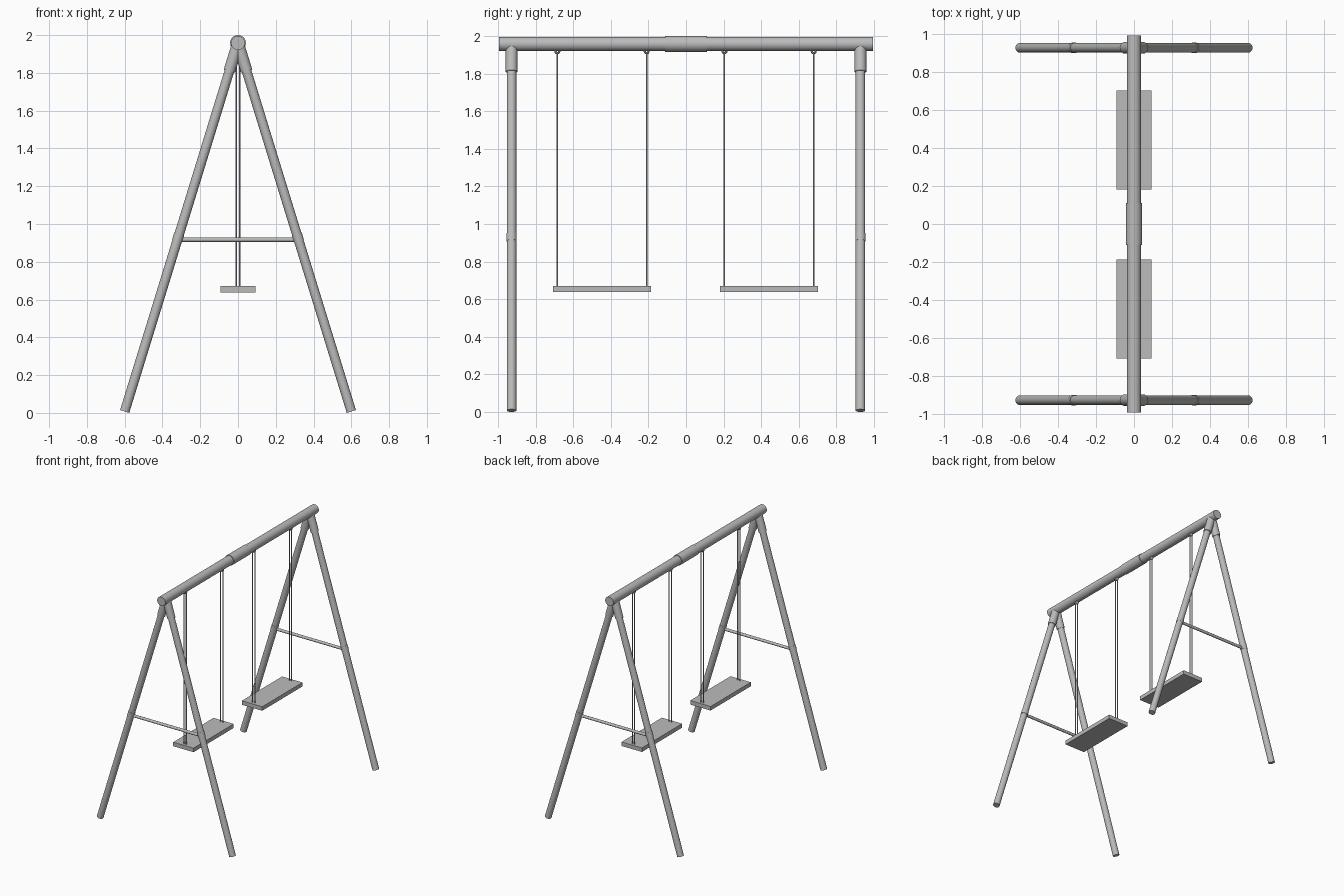
import bpy
import math
from mathutils import Vector

if "Cube" in bpy.data.objects:
    bpy.data.objects.remove(bpy.data.objects["Cube"])

grey = bpy.data.materials.new("metal grey")
grey.diffuse_color = (0.5, 0.5, 0.5, 1)
grey.use_nodes = True
grey.node_tree.nodes["Principled BSDF"].inputs["Base Color"].default_value = grey.diffuse_color


def finish(obj, name):
    obj.name = name
    obj.data.materials.append(grey)
    return obj


def tube(name, a, b, radius, sides=32):
    """Smooth closed cylinder running from a to b."""
    a, b = Vector(a), Vector(b)
    bpy.ops.mesh.primitive_cylinder_add(vertices=sides, radius=radius,
                                        depth=(b - a).length, location=(a + b) / 2)
    obj = bpy.context.object
    obj.rotation_euler = (b - a).to_track_quat('Z', 'Y').to_euler()
    bpy.ops.object.shade_smooth_by_angle(angle=math.radians(40))
    return finish(obj, name)


BEAM_Z = 1.958
FOOT_X, FOOT_Z = 0.6, 0.0075
LEG_Y = 0.928


def leg_point(side, y, z):
    """Point on a leg's centre line at height z."""
    t = (BEAM_Z - z) / (BEAM_Z - FOOT_Z)
    return (side * FOOT_X * t, y, z)


# Top beam and its joining sleeve
tube("top_beam", (0, -0.994, BEAM_Z), (0, 0.994, BEAM_Z), 0.037)
tube("beam_sleeve", (0, -0.111, BEAM_Z), (0, 0.111, BEAM_Z), 0.042)

# A-frames at both ends
for end, y in (("front", -LEG_Y), ("back", LEG_Y)):
    for side, label in ((-1, "left"), (1, "right")):
        part = f"{end}_{label}"
        tube(part + "_leg", leg_point(side, y, BEAM_Z), leg_point(side, y, FOOT_Z), 0.0255)
        tube(part + "_leg_socket", leg_point(side, y, BEAM_Z - 0.01),
             leg_point(side, y, 1.81), 0.031)
        tube(part + "_brace_collar", leg_point(side, y, 0.948),
             leg_point(side, y, 0.91), 0.0275)
    tube(end + "_cross_brace", leg_point(-1, y, 0.917), leg_point(1, y, 0.917), 0.0115, 20)

# Swings: board, double ropes and hanging rings
for label, y in (("front", -0.447), ("back", 0.442)):
    bpy.ops.mesh.primitive_cube_add(size=1, location=(0, y, 0.654))
    seat = finish(bpy.context.object, label + "_seat")
    seat.scale = (0.184, 0.521, 0.033)
    for dy in (-0.2375, 0.2375):
        for x in (-0.01, 0.01):
            tube(label + "_rope", (x, y + dy, 0.66), (x, y + dy, 1.915), 0.004, 10)
        bpy.ops.mesh.primitive_torus_add(major_radius=0.010, minor_radius=0.006,
                                         major_segments=24, minor_segments=10,
                                         location=(0, y + dy, 1.919),
                                         rotation=(0, math.pi / 2, 0))
        bpy.ops.object.shade_smooth()
        ring = finish(bpy.context.object, label + "_hanging_ring")
        ring.scale = (1, 1, 2.2)
